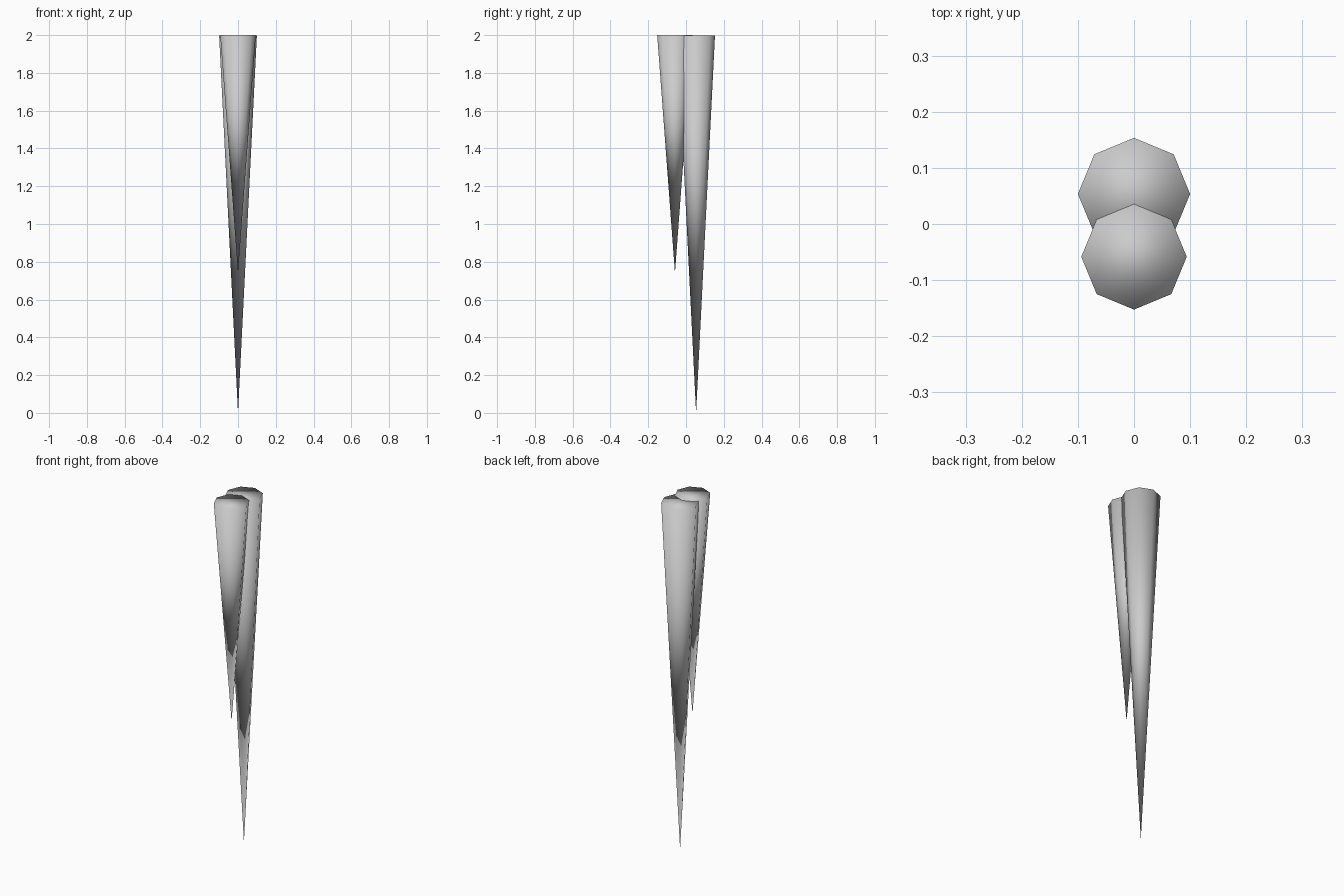
import bpy
import math

if "Cube" in bpy.data.objects:
    bpy.data.objects.remove(bpy.data.objects["Cube"])


def spike(name, y, radius, tip, top):
    """Eight-sided capped cone hanging point-down."""
    height = top - tip
    bpy.ops.mesh.primitive_cone_add(
        vertices=8, radius1=radius, radius2=0, depth=height,
        end_fill_type='NGON',
        location=(0, y, tip + height / 2), rotation=(math.pi, 0, 0))
    obj = bpy.context.object
    obj.name = name
    bpy.ops.object.transform_apply(location=False, rotation=True, scale=False)
    bpy.ops.object.shade_smooth()
    return obj


# Long rear spike reaching the ground
spike("rear_long_spike", 0.0535, 0.10, 0.0, 1.999)
# Shorter front spike, its cap lying just over the rear one
spike("front_short_spike", -0.0585, 0.094, 0.74, 2.0)
